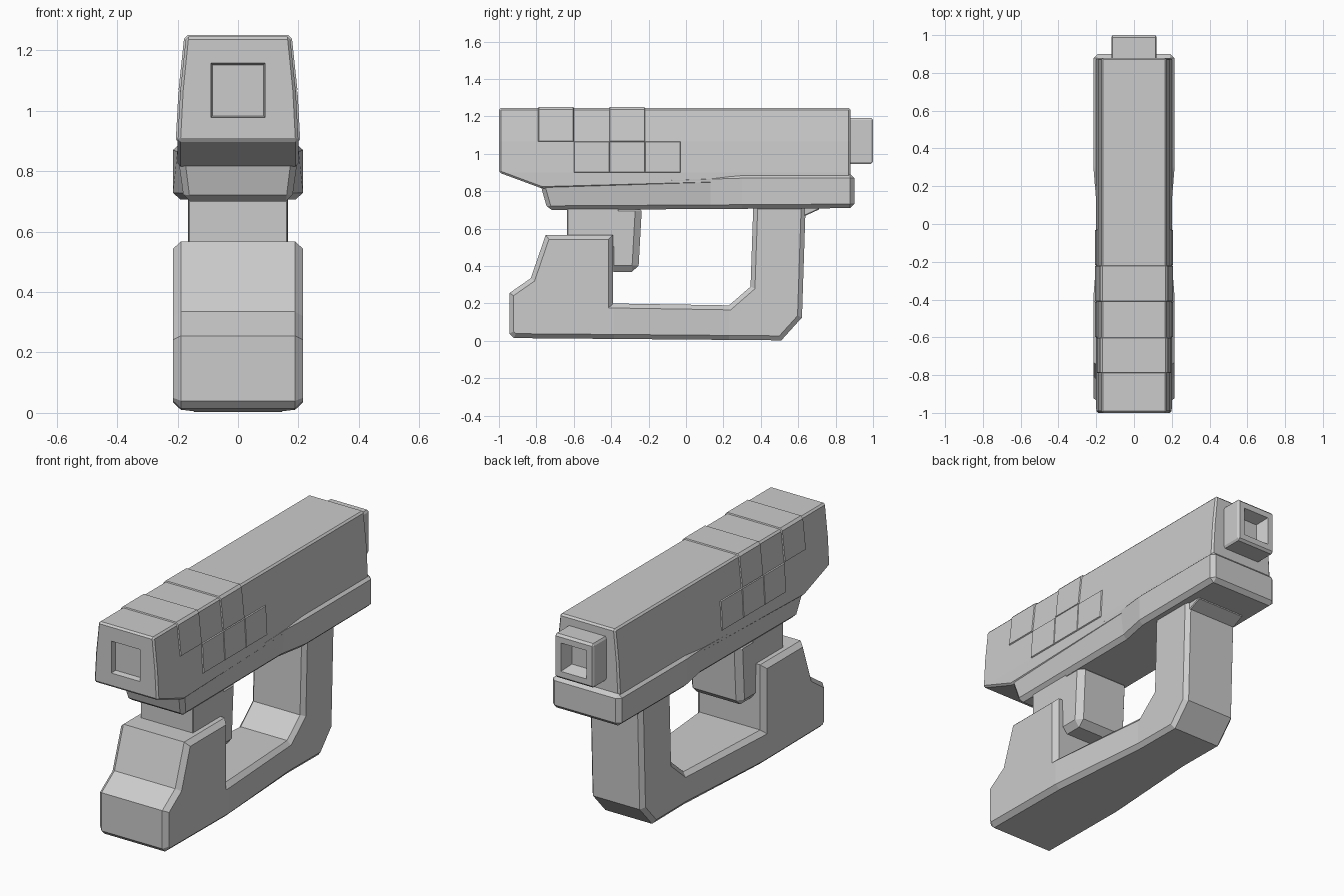
import bpy, bmesh
from mathutils import Vector

if "Cube" in bpy.data.objects:
    bpy.data.objects.remove(bpy.data.objects["Cube"])

W = 0.2


def lerp(v, a, b, fa, fb):
    t = min(1, max(0, (v - a) / (b - a)))
    return fa + t * (fb - fa)


def prism(name, pts, width, bevel=0.02, all_edges=False, cuts=(), cells=()):
    """Extrude a (y, z) profile across x, chamfer it, slice it, then set the half-width by width(y, z)."""
    bm = bmesh.new()
    left = bm.faces.new([bm.verts.new((-W, y, z)) for y, z in pts])
    ext = bmesh.ops.extrude_face_region(bm, geom=[left], use_keep_orig=True)
    bmesh.ops.translate(bm, vec=(2 * W, 0, 0),
                        verts=[g for g in ext["geom"] if isinstance(g, bmesh.types.BMVert)])
    bmesh.ops.recalc_face_normals(bm, faces=bm.faces)
    edges = [e for e in bm.edges
             if all_edges or abs(e.verts[0].co.x - e.verts[1].co.x) < 1e-5]
    bmesh.ops.bevel(bm, geom=edges, offset=bevel, segments=1, affect='EDGES', profile=0.5)
    for axis, v in cuts:
        no = Vector((0, 1, 0)) if axis == 'y' else Vector((0, 0, 1))
        bmesh.ops.bisect_plane(bm, geom=bm.verts[:] + bm.edges[:] + bm.faces[:],
                               plane_co=no * v, plane_no=no, dist=1e-5)
    for v in bm.verts:
        v.co.x *= width(v.co.y, v.co.z) / W
    bmesh.ops.recalc_face_normals(bm, faces=bm.faces)
    # slightly raised panels
    for y0, y1, z0, z1 in cells:
        faces = []
        for f in bm.faces:
            c = f.calc_center_median()
            if y0 < c.y < y1 and z0 < c.z < z1 and abs(f.normal.y) < 0.7 and f.normal.z > -0.3:
                faces.append(f)
        bmesh.ops.inset_region(bm, faces=faces, thickness=0.003, depth=0.006,
                               use_even_offset=True, use_boundary=True)
    me = bpy.data.meshes.new(name)
    bm.to_mesh(me)
    bm.free()
    ob = bpy.data.objects.new(name, me)
    bpy.context.collection.objects.link(ob)
    return ob


def carve(ob, y_open, y_floor, z, half_open, half_floor):
    """Cut a tapered square recess into an end face."""
    y_out = y_open + (y_open - y_floor)
    grow = 2 * half_open - half_floor
    bm = bmesh.new()
    rings = []
    for y, h in ((y_out, grow), (y_floor, half_floor)):
        rings.append([bm.verts.new((sx * h, y, z + sz * h))
                      for sx, sz in ((-1, -1), (1, -1), (1, 1), (-1, 1))])
    for r in rings:
        bm.faces.new(r)
    for i in range(4):
        j = (i + 1) % 4
        bm.faces.new((rings[0][i], rings[0][j], rings[1][j], rings[1][i]))
    bmesh.ops.recalc_face_normals(bm, faces=bm.faces)
    me = bpy.data.meshes.new("recess_cutter")
    bm.to_mesh(me)
    bm.free()
    cutter = bpy.data.objects.new("recess_cutter", me)
    bpy.context.collection.objects.link(cutter)
    cutter.hide_render = True
    mod = ob.modifiers.new("recess", 'BOOLEAN')
    mod.operation, mod.solver, mod.object = 'DIFFERENCE', 'EXACT', cutter
    bpy.context.view_layer.objects.active = ob
    bpy.ops.object.modifier_apply(modifier=mod.name)
    bpy.data.objects.remove(cutter)


# Slide with checkered raised panels
def slide_width(y, z):
    if z > 1.065:
        return lerp(z, 1.065, 1.245, 0.191, 0.172)
    return lerp(z, 0.9, 1.065, 0.2, 0.191)


ys = (-0.79, -0.6, -0.41, -0.22, -0.03)
slide = prism("slide", [(-1, 0.9), (-0.77, 0.815), (0.88, 0.86), (0.88, 1.245), (-1, 1.245)],
              slide_width, 0.01, True,
              [('y', y) for y in ys] + [('z', 0.9), ('z', 1.065)],
              [(ys[0], ys[1], 1.065, 1.3), (ys[2], ys[3], 1.065, 1.3),
               (ys[1], ys[2], 0.9, 1.065), (ys[2], ys[3], 0.9, 1.065), (ys[3], ys[4], 0.9, 1.065)])
carve(slide, -1, -0.97, 1.067, 0.09, 0.084)

# Barrel with square bore
barrel = prism("barrel", [(0.8, 0.945), (1, 0.945), (1, 1.193), (0.8, 1.193)],
               lambda y, z: 0.12, 0.012, True)
carve(barrel, 1, 0.93, 1.069, 0.08, 0.06)


# Frame: sloped sides at the front, wide box at the rear
def frame_width(y, z):
    return lerp(y, 0.13, 0.3, lerp(z, 0.7, 0.88, 0.178, 0.203), 0.215)


prism("frame", [(-0.785, 0.86), (-0.74, 0.7), (0.9, 0.71), (0.9, 0.892), (0.3, 0.892)],
      frame_width, 0.022, True, [('y', 0.13), ('y', 0.3)])

# Grip, bottom bar and rear post in one loop
prism("grip_loop", [(-0.945, 0.255), (-0.945, 0.04), (-0.92, 0.015), (0.51, 0.003), (0.62, 0.125),
                    (0.64, 0.73), (0.36, 0.73), (0.345, 0.29), (0.23, 0.19), (-0.39, 0.2),
                    (-0.39, 0.567), (-0.75, 0.567), (-0.83, 0.335)],
      lambda y, z: lerp(y, -0.385, 0.23, 0.215, 0.165), 0.024, False,
      [('y', -0.385), ('y', 0.23)])

# Gusset between post and frame
prism("post_gusset", [(0.6, 0.72), (0.6, 0.66), (0.64, 0.67), (0.71, 0.702), (0.71, 0.72)],
      lambda y, z: 0.15, 0.005)

# Neck joining grip and frame
prism("neck", [(-0.635, 0.5), (-0.36, 0.5), (-0.36, 0.73), (-0.635, 0.73)],
      lambda y, z: 0.163, 0.004)

# Trigger
prism("trigger", [(-0.42, 0.368), (-0.255, 0.368), (-0.235, 0.73), (-0.42, 0.73)],
      lambda y, z: 0.163, 0.035, True)
